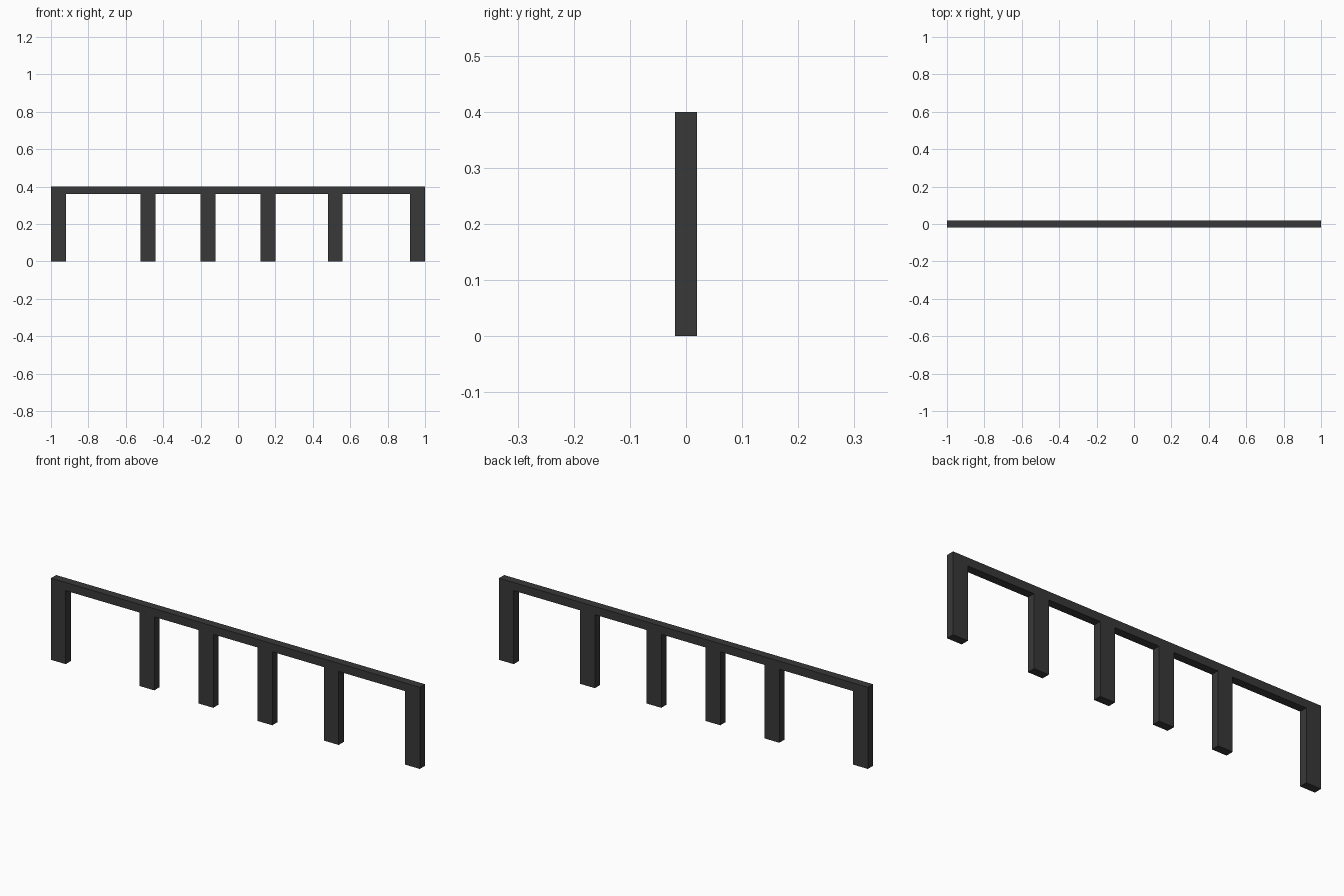
import bpy

if "Cube" in bpy.data.objects:
    bpy.data.objects.remove(bpy.data.objects["Cube"])

DEPTH, HEIGHT, RAIL, POST = 0.04, 0.40, 0.04, 0.08

mat = bpy.data.materials.new("dark_grey")
mat.diffuse_color = (0.04, 0.04, 0.04, 1)
mat.use_nodes = True
mat.node_tree.nodes["Principled BSDF"].inputs["Base Color"].default_value = mat.diffuse_color


def box(name, x0, x1, z0, z1):
    bpy.ops.mesh.primitive_cube_add(size=1, location=((x0 + x1) / 2, 0, (z0 + z1) / 2))
    ob = bpy.context.object
    ob.name = name
    ob.scale = (x1 - x0, DEPTH, z1 - z0)
    bpy.ops.object.transform_apply(location=False, rotation=False, scale=True)
    ob.data.materials.append(mat)
    return ob


# top rail spanning the whole length
box("top_rail", -1, 1, HEIGHT - RAIL, HEIGHT)

# posts hanging below the rail, given by their left edges
for i, x in enumerate((-1.0, -0.52, -0.20, 0.12, 0.48, 0.92)):
    box(f"post_{i + 1}", x, x + POST, 0, HEIGHT - RAIL)
